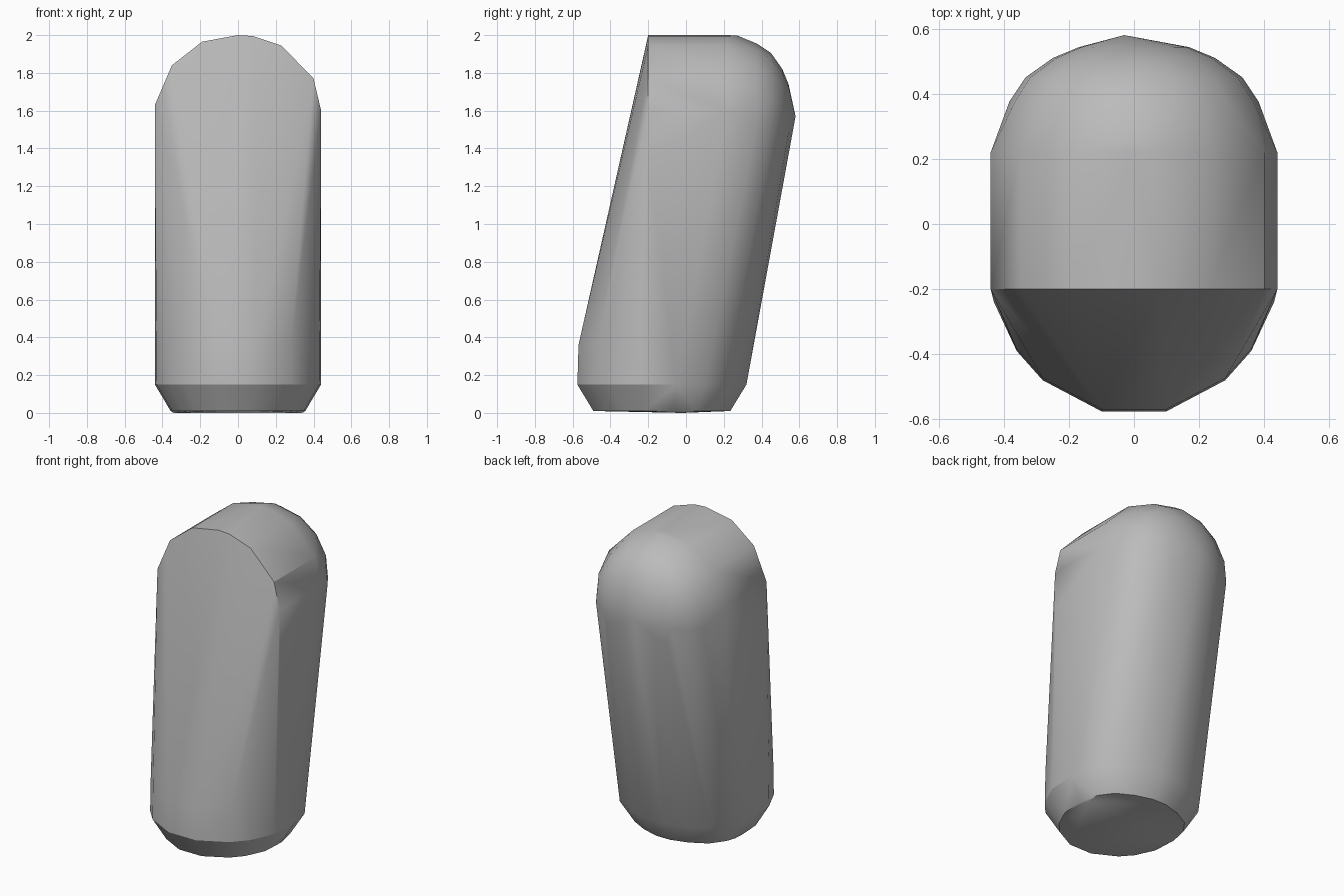
import bpy
import bmesh
import math

cube = bpy.data.objects.get("Cube")
if cube:
    bpy.data.objects.remove(cube, do_unlink=True)

grey = bpy.data.materials.new("plain grey")
grey.use_nodes = True
grey.diffuse_color = (0.5, 0.5, 0.5, 1)
grey.node_tree.nodes["Principled BSDF"].inputs["Base Color"].default_value = (0.5, 0.5, 0.5, 1)

# Half outline of the body at its foot, front to back
FOOT = [(0.10, -0.575), (0.28, -0.48), (0.36, -0.39), (0.43, -0.24),
        (0.44, -0.05), (0.41, 0.10), (0.33, 0.21), (0.20, 0.28), (0.06, 0.32)]
# Slightly uneven arch of the flat sloping front
ARCH = [(-0.44, 1.35), (-0.44, 1.63), (-0.35, 1.84), (-0.19, 1.965), (0, 2),
        (0.08, 1.995), (0.23, 1.945), (0.40, 1.77), (0.44, 1.60), (0.44, 1.35)]
MID_Y = -0.13
DOME_Z = 1.57


def foot_ring(scale, z, shift=0):
    return [(side * x * scale, MID_Y + (y - MID_Y) * scale + shift, z)
            for side in (-1, 1) for x, y in FOOT]


def dome_ring(radius, y):
    """Ring of the rounded back, leaning with the body."""
    angles = [math.radians(a) for a in range(-30, 211, 24)]
    return [(radius * math.cos(a), y, DOME_Z + radius * math.sin(a)) for a in angles]


# Flat base, rounded lower edge and chin
points = foot_ring(0.81, 0.01) + [(-0.34, -0.02, 0), (0.34, -0.02, 0)]
points += foot_ring(1.0, 0.15)
points += [(side * x, y + 0.006, 0.36) for side in (-1, 1) for x, y in FOOT[:5]]

# Straight arched top, then the domed back
points += [(x, -0.2, z) for x, z in ARCH]
points += [(x, 0.22, z) for x, z in ARCH[1:-1]]
points += [(0, 0.27, 1.998)]
for radius, y in ((0.385, 0.375), (0.335, 0.45), (0.25, 0.51), (0.17, 0.543)):
    points += dome_ring(radius, y)
points += [(-0.03, 0.58, DOME_Z)]

# Wrap the rings in one convex skin
bm = bmesh.new()
for p in points:
    bm.verts.new(p)
hull = bmesh.ops.convex_hull(bm, input=bm.verts)
loose = {g for g in hull["geom_interior"] + hull["geom_unused"]
         if isinstance(g, bmesh.types.BMVert)}
bmesh.ops.delete(bm, geom=list(loose), context='VERTS')
bmesh.ops.dissolve_limit(bm, angle_limit=math.radians(1), verts=bm.verts, edges=bm.edges)
bmesh.ops.recalc_face_normals(bm, faces=bm.faces)

mesh = bpy.data.meshes.new("leaning_body")
bm.to_mesh(mesh)
bm.free()
mesh.materials.append(grey)
body = bpy.data.objects.new("leaning_body", mesh)
bpy.context.collection.objects.link(body)

bpy.ops.object.select_all(action='DESELECT')
body.select_set(True)
bpy.context.view_layer.objects.active = body
bpy.ops.object.shade_smooth_by_angle(angle=math.radians(30))
